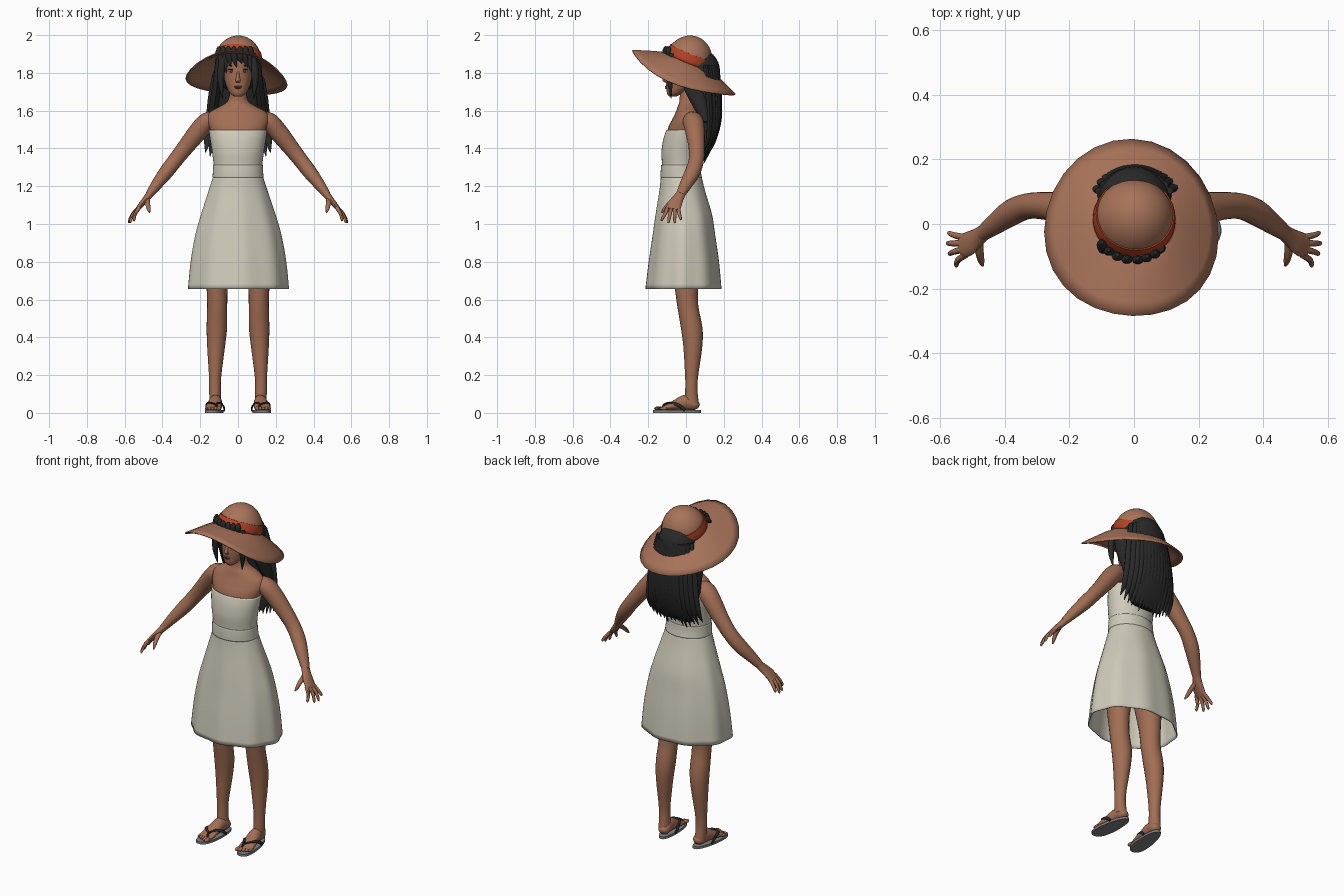
import bpy, bmesh, math, random
from mathutils import Vector, Matrix

random.seed(4)


def material(name, r, g, b):
    m = bpy.data.materials.new(name)
    m.diffuse_color = (r, g, b, 1)
    return m


SKIN = material("skin", 0.36, 0.155, 0.09)
STRAW = material("straw", 0.39, 0.17, 0.10)
RED = material("red_ribbon", 0.45, 0.055, 0.018)
HAIR = material("black_hair", 0.022, 0.022, 0.023)
CLOTH = material("cream_cloth", 0.62, 0.59, 0.49)
SOLE = material("grey_rubber", 0.22, 0.22, 0.22)
WHITE = material("eye_white", 0.65, 0.6, 0.52)
BROWN = material("brown_iris", 0.12, 0.04, 0.015)
LIP = material("lip", 0.22, 0.06, 0.045)


def finish(name, bm, mat, solid=0.0, angle=45):
    bmesh.ops.recalc_face_normals(bm, faces=bm.faces)
    me = bpy.data.meshes.new(name)
    bm.to_mesh(me)
    bm.free()
    me.materials.append(mat)
    me.shade_smooth()
    me.set_sharp_from_angle(angle=math.radians(angle))
    ob = bpy.data.objects.new(name, me)
    bpy.context.collection.objects.link(ob)
    if solid:
        mod = ob.modifiers.new("thickness", 'SOLIDIFY')
        mod.thickness = solid
    return ob


def spline(keys, n):
    """Smooth curve through all keys."""
    keys = [Vector(tuple(k) + (0,) * (6 - len(k))) for k in keys]
    out = []
    for i in range(len(keys) - 1):
        a, b = keys[max(i - 1, 0)], keys[i]
        c, d = keys[i + 1], keys[min(i + 2, len(keys) - 1)]
        for s in range(n):
            t = s / n
            out.append(0.5 * (2 * b + (c - a) * t + (2 * a - 5 * b + 4 * c - d) * t * t
                              + (3 * b - a - 3 * c + d) * t ** 3))
    return out + [keys[-1]]


def loft(name, keys, mat, seg=20, n=4, ref=None, cap=True, solid=0.0, folds=9):
    """Rings (x, y, z, ra, rb, fold): level when ref is None, else across the path."""
    pts = spline(keys, n)
    bm = bmesh.new()
    rings = []
    for i, p in enumerate(pts):
        u, v = Vector((1, 0, 0)), Vector((0, 1, 0))
        if ref:
            t = (pts[min(i + 1, len(pts) - 1)] - pts[max(i - 1, 0)]).to_3d().normalized()
            u = Vector(ref)
            u = (u - t * u.dot(t)).normalized()
            v = t.cross(u)
        ring = []
        for k in range(seg):
            a = 2 * math.pi * k / seg
            f = 1 + p[5] * math.cos(folds * a + 0.6)
            ring.append(bm.verts.new(p.to_3d() + f * (u * max(p[3], 0.0005) * math.cos(a)
                                                      + v * max(p[4], 0.0005) * math.sin(a))))
        rings.append(ring)
    for r, s in zip(rings, rings[1:]):
        for k in range(seg):
            bm.faces.new((r[k], r[(k + 1) % seg], s[(k + 1) % seg], s[k]))
    if cap:
        bm.faces.new(rings[0])
        bm.faces.new(rings[-1])
    return finish(name, bm, mat, solid)


def level(z, rx, front, back, fold=0):
    return (0, (front + back) / 2, z, rx, (back - front) / 2, fold)


def blob(name, loc, size, mat, seg=16):
    bm = bmesh.new()
    bmesh.ops.create_uvsphere(bm, u_segments=seg, v_segments=seg // 2 + 2, radius=1,
                              matrix=Matrix.Translation(loc) @ Matrix.Diagonal((*size, 1)))
    return finish(name, bm, mat, 0, 80)


# Head, neck and upper chest
loft("head", [level(1.675, .02, -.09, -.05), level(1.69, .04, -.1, -.02), level(1.72, .058, -.104, .03),
              level(1.76, .071, -.106, .07), level(1.815, .078, -.104, .09), level(1.87, .078, -.1, .09),
              level(1.92, .06, -.07, .08)], SKIN, seg=28)
loft("chest_and_neck", [level(1.40, .128, -.11, .06), level(1.5, .148, -.097, .077),
                        level(1.55, .163, -.075, .085), level(1.59, .152, -.055, .085),
                        level(1.62, .1, -.045, .08), level(1.645, .06, -.035, .066),
                        level(1.68, .046, -.033, .055), level(1.74, .043, -.033, .055)], SKIN, seg=28)

# Face details
loft("nose", [(0, -.098, 1.81, .006, .006), (0, -.108, 1.78, .009, .009),
              (0, -.114, 1.76, .013, .011), (0, -.104, 1.748, .01, .006)], SKIN, seg=10)
blob("upper_lip", (0, -.106, 1.727, ), (.021, .005, .0045), LIP)
blob("lower_lip", (0, -.105, 1.72), (.017, .006, .0045), LIP)
for s in (-1, 1):
    blob("eye", (s * .034, -.0925, 1.81), (.016, .004, .0075), WHITE)
    blob("iris", (s * .034, -.0955, 1.81), (.0075, .003, .0075), BROWN)
    blob("eyelash", (s * .035, -.0945, 1.8185), (.019, .004, .0028), HAIR)
    blob("eyebrow", (s * .034, -.0925, 1.838), (.019, .004, .0032), HAIR)

# Strapless dress: bodice, waistband and flared skirt
loft("bodice", [level(1.497, .154, -.104, .082), level(1.45, .148, -.12, .08), level(1.38, .137, -.13, .072),
                level(1.31, .129, -.127, .07), level(1.25, .129, -.13, .075)],
     CLOTH, seg=40, cap=False, solid=.006)
loft("waistband", [level(1.312, .132, -.131, .075), level(1.28, .133, -.134, .078),
                   level(1.245, .135, -.135, .085)], CLOTH, seg=40, cap=False, solid=.006)
loft("skirt", [level(1.25, .132, -.133, .083), level(1.18, .155, -.14, .1, .004),
               level(1.05, .197, -.16, .138, .012), level(.94, .228, -.175, .155, .015),
               level(.8, .252, -.195, .175, .018), level(.656, .266, -.212, .188, .02)],
     CLOTH, seg=72, cap=False, solid=.005)

for s in (-1, 1):
    # Arms
    loft("arm", [(s * .12, .03, 1.55, .045, .045), (s * .165, .038, 1.54, .055, .05),
                 (s * .215, .048, 1.485, .051, .05), (s * .275, .056, 1.41, .043, .044),
                 (s * .33, .055, 1.34, .04, .04), (s * .38, .035, 1.275, .041, .038),
                 (s * .43, 0, 1.21, .033, .03), (s * .47, -.03, 1.155, .024, .021)],
         SKIN, ref=(0, 1, 0))
    # Hands with four fingers and a thumb
    loft("palm", [(s * .46, -.022, 1.168, .024, .021), (s * .485, -.042, 1.135, .03, .018),
                  (s * .51, -.06, 1.105, .038, .015), (s * .535, -.07, 1.075, .036, .011)],
         SKIN, seg=14, ref=(0, 1, 0))
    for base, x, tip, z in ((-.042, .572, -.028, 1.02), (-.06, .576, -.06, 1.005),
                            (-.078, .57, -.092, 1.005), (-.096, .55, -.128, 1.015)):
        loft("finger", [(s * .522, base, 1.088, .011, .011),
                        (s * (x + .54) / 2, (base + tip) / 2, 1.052, .0095, .0095),
                        (s * x, tip, z + .008, .007, .007), (s * x, tip, z, .002, .002)],
             SKIN, seg=8, n=3, ref=(0, 1, 0))
    loft("thumb", [(s * .482, -.055, 1.13, .016, .014), (s * .478, -.09, 1.105, .013, .012),
                   (s * .473, -.115, 1.078, .01, .01), (s * .468, -.13, 1.06, .003, .003)],
         SKIN, seg=8, n=3, ref=(1, 0, 0))
    # Legs
    loft("leg", [(s * .085, -.01, 1.08, .08, .095), (s * .1, -.005, .86, .075, .085),
                 (s * .11, .002, .68, .057, .064), (s * .11, .009, .57, .053, .056),
                 (s * .112, .03, .45, .054, .057), (s * .116, .036, .35, .047, .05),
                 (s * .121, .03, .2, .033, .035), (s * .122, .028, .13, .031, .032),
                 (s * .12, .03, .05, .031, .038)], SKIN, seg=24)
    # Feet, turned out a little
    fx = lambda y, off=0: s * (.119 - y * .1 + off)
    loft("foot", [(fx(.068), .068, .035, .014, .012), (fx(.05), .05, .042, .031, .028),
                  (fx(0), 0, .055, .034, .041), (fx(-.05), -.05, .043, .039, .029),
                  (fx(-.1), -.1, .029, .044, .016), (fx(-.13), -.13, .022, .04, .009)],
         SKIN, ref=(1, 0, 0))
    for i in range(5):
        y = -.147 + .007 * i
        blob("toe", (fx(y, -.033 + .0175 * i), y, .023),
             (.0125 - .0012 * i, .022, .011 - .0008 * i), SKIN, 10)
    # Flip-flop sole: outline extruded upwards
    bm = bmesh.new()
    outline = []
    for k in range(32):
        a = 2 * math.pi * k / 32
        y = -.048 - .128 * math.cos(a)
        w = (.046 + .008 * math.cos(a)) * math.copysign(abs(math.sin(a)) ** .75, math.sin(a))
        outline.append(bm.verts.new((fx(y, w), y, 0)))
    face = bm.faces.new(outline)
    top = bmesh.ops.extrude_face_region(bm, geom=[face])["geom"]
    bmesh.ops.translate(bm, vec=(0, 0, .014), verts=[g for g in top if isinstance(g, bmesh.types.BMVert)])
    finish("sandal_sole", bm, SOLE)
    # Flip-flop straps
    for off, bulge in ((-.046, -.03), (.046, .032)):
        loft("sandal_strap", [(fx(-.13, -.018), -.128, .016, .005, .005),
                              (fx(-.115, -.014), -.115, .044, .006, .005),
                              (fx(-.075, bulge), -.075, .054, .009, .005),
                              (fx(-.03, off), -.03, .034, .009, .005),
                              (fx(-.005, off), -.005, .012, .008, .004)],
             HAIR, seg=8, ref=(0, 1, 0))

# Hat: crown and drooping brim lofted in the hat's tilted frame
HAT = Matrix.Translation((0, .012, 1.86)) @ Matrix.Rotation(math.radians(-22), 4, 'X') \
    @ Matrix.Rotation(math.radians(4), 4, 'Y')


def turned(name, profile, mat, seg, solid):
    bm = bmesh.new()
    rings = []
    for r, z in profile:
        ring = []
        for k in range(seg):
            a = 2 * math.pi * k / seg
            out = max(0, (r - .126) / .17)
            dz = out * (-.055 * math.sin(a) ** 2 + .006 * math.cos(3 * a))
            x = r * math.sin(a) * (1 - .09 * out)
            ring.append(bm.verts.new(HAT @ Vector((x, -r * math.cos(a), z + dz))))
        rings.append(ring)
    for p, q in zip(rings, rings[1:]):
        for k in range(seg):
            bm.faces.new((p[k], p[(k + 1) % seg], q[(k + 1) % seg], q[k]))
    if profile[-1][0] < .02:
        bm.faces.new(rings[-1])
    return finish(name, bm, mat, solid, 60)


dome = [(.125 * math.cos(t * math.pi / 20), .14 * math.sin(t * math.pi / 20)) for t in range(10)]
turned("sun_hat", [(.298, -.06), (.26, -.045), (.21, -.026), (.165, -.01), (.135, -.002)]
       + dome + [(.006, .1398)], STRAW, 28, .006)
turned("hat_ribbon", [(.1275, -.002), (.1285, .012), (.126, .032), (.121, .05), (.117, .05)],
       RED, 40, .002)

# Hair: cap showing through the back of the crown, and the long back mass
blob("hair_cap", (0, .058, 1.81), (.117, .122, .122), HAIR, 28)
loft("back_hair", [(0, .085, 1.84, .112, .09), (0, .098, 1.72, .128, .09), (0, .115, 1.6, .135, .073),
                   (0, .122, 1.5, .14, .056), (0, .108, 1.41, .128, .038), (0, .092, 1.36, .1, .015)],
     HAIR, seg=48, folds=17)
for i in range(15):
    t = (i - 7) / 7
    c, r = math.sqrt(1 - .85 * t * t), random.uniform(-.02, .02)
    end = 1.33 + .06 * t * t + r
    loft("back_strand", [(t * .105, .07 + .085 * c, 1.84, .016, .012),
                         (t * .13, .085 + .088 * c, 1.7, .024, .016),
                         (t * .145, .095 + .08 * c, 1.56, .025, .015),
                         (t * .16, .095 + .055 * c, 1.45, .02, .011),
                         (t * .172, .085 + .012 * c, end, .002, .002)],
         HAIR, seg=10, ref=(1, 0, 0))

# Locks framing the face and hanging to the shoulders
for s in (-1, 1):
    loft("face_lock", [(s * .075, -.07, 1.9, .02, .02), (s * .088, -.085, 1.82, .02, .018),
                       (s * .09, -.085, 1.74, .015, .014), (s * .082, -.078, 1.665, .002, .002)],
         HAIR, seg=10, ref=(1, 0, 0))
    loft("side_lock", [(s * .095, .0, 1.89, .022, .045), (s * .108, .02, 1.78, .022, .05),
                       (s * .118, .05, 1.69, .024, .045), (s * .132, .09, 1.6, .024, .035),
                       (s * .15, .1, 1.54, .01, .02)], HAIR, seg=12, ref=(1, 0, 0))

# Fringe, whose roots show through the ribbon
for x, tip, z in ((-.1, -.085, 1.78), (-.078, -.062, 1.80), (-.052, -.04, 1.835), (-.022, -.008, 1.83),
                  (.012, .02, 1.85), (.04, .052, 1.83), (.066, .072, 1.80)):
    y = .012 - .122 * math.sqrt(1 - (x / .125) ** 2)
    loft("fringe", [(x, y + .004, 1.94, .006, .006), (x, y - .001, 1.92, .016, .014),
                    (x * .9, min(y, -.085), 1.88, .017, .011),
                    (tip, -.103 + 2.2 * tip * tip, z, .002, .002)], HAIR, seg=10, ref=(1, 0, 0))
